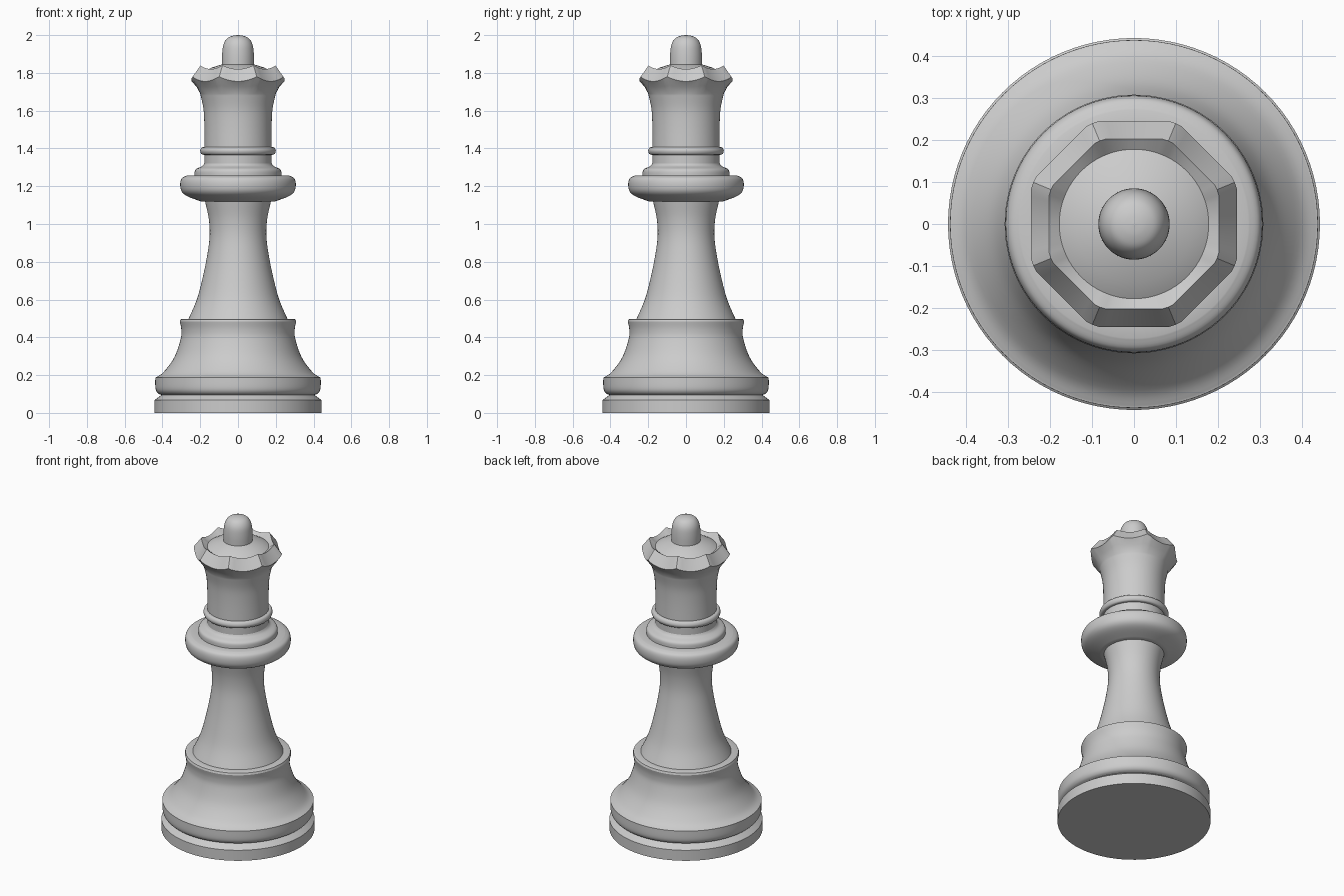
import bpy, bmesh, math

cube = bpy.data.objects.get("Cube")
if cube:
    bpy.data.objects.remove(cube, do_unlink=True)

SEGMENTS = 96
FACETS = 8

grey = bpy.data.materials.new("plain grey")
grey.use_nodes = True
grey.diffuse_color = (0.6, 0.6, 0.6, 1)
grey.node_tree.nodes["Principled BSDF"].inputs["Base Color"].default_value = grey.diffuse_color


def curve(points, steps=5):
    """Smooth curve passing through a few profile points."""
    ends = [points[0]] + points + [points[-1]]
    out = []
    for a, b, c, d in zip(ends, ends[1:], ends[2:], ends[3:]):
        for i in range(steps):
            t = i / steps
            out.append(tuple(
                q + t * ((r - p) + t * ((2 * p - 5 * q + 4 * r - s) + t * (3 * (q - r) + s - p))) / 2
                for p, q, r, s in zip(a, b, c, d)))
    return out + [points[-1]]


def round_ring(r, z):
    return lambda angle: (r, z)


def eight_sided_ring(apothem, z, lift):
    """Octagonal ring with blunted corners that rise by lift."""
    half = math.pi / FACETS

    def ring(angle):
        off = (angle + half) % (2 * half) - half
        return min(apothem / math.cos(off), apothem * 1.06), z + lift * (off / half) ** 2
    return ring


def lathe(name, profile):
    """Revolve profile entries, either (radius, z) pairs or ring functions."""
    bm = bmesh.new()
    rows = []
    for entry in profile:
        ring = entry if callable(entry) else round_ring(*entry)
        if ring(0)[0] < 0.0001:
            rows.append([bm.verts.new((0, 0, ring(0)[1]))] * SEGMENTS)
            continue
        row = []
        for i in range(SEGMENTS):
            a = 2 * math.pi * i / SEGMENTS
            r, z = ring(a)
            row.append(bm.verts.new((r * math.cos(a), r * math.sin(a), z)))
        rows.append(row)
    for low, high in zip(rows, rows[1:]):
        for i in range(SEGMENTS):
            j = (i + 1) % SEGMENTS
            corners = list(dict.fromkeys((low[i], low[j], high[j], high[i])))
            bm.faces.new(corners)
    mesh = bpy.data.meshes.new(name)
    bm.to_mesh(mesh)
    bm.free()
    mesh.materials.append(grey)
    obj = bpy.data.objects.new(name, mesh)
    bpy.context.collection.objects.link(obj)
    bpy.ops.object.select_all(action="DESELECT")
    obj.select_set(True)
    bpy.context.view_layer.objects.active = obj
    bpy.ops.object.shade_smooth_by_angle(angle=math.radians(28))
    return obj


# Bottom disc and the groove above it
lathe("base_disc", [(0, 0), (0.443, 0), (0.443, 0.067), (0.438, 0.071), (0.405, 0.095)])

# Rounded band, sweeping foot and its flat ledge
lathe("foot", curve([(0.405, 0.095), (0.425, 0.105), (0.437, 0.13), (0.438, 0.187)])
      + curve([(0.438, 0.187), (0.395, 0.215), (0.337, 0.295), (0.304, 0.39), (0.3, 0.44), (0.308, 0.483)])
      + [(0.304, 0.495), (0.297, 0.498), (0.262, 0.498)])

# Tapering stem
lathe("stem", curve([(0.262, 0.498), (0.218, 0.6), (0.186, 0.72), (0.162, 0.84),
                     (0.15, 0.94), (0.155, 1.03), (0.174, 1.118)]))

# Wide collar with a smaller step on top
lathe("collar", [(0.174, 1.118)]
      + curve([(0.19, 1.118), (0.265, 1.145), (0.298, 1.172), (0.306, 1.21), (0.298, 1.242), (0.272, 1.256)])
      + [(0.23, 1.256)]
      + curve([(0.23, 1.256), (0.225, 1.288), (0.19, 1.306), (0.178, 1.32)]))

# Neck with a thin bead
lathe("neck_bead", [(0.178, 1.32), (0.178, 1.366)]
      + curve([(0.178, 1.366), (0.193, 1.37), (0.2, 1.387), (0.193, 1.404), (0.178, 1.408)]))

# Flared crown: bevelled eight-sided rim, shallow bowl and domed top
lathe("crown", curve([(0.178, 1.408), (0.178, 1.52), (0.183, 1.61), (0.2, 1.69)])
      + [eight_sided_ring(0.218, 1.725, 0.008),
         eight_sided_ring(0.245, 1.755, 0.025),
         eight_sided_ring(0.202, 1.82, 0.02),
         (0.178, 1.805), (0.14, 1.828), (0.085, 1.845)])

# Round-topped finial
lathe("finial", curve([(0.085, 1.84), (0.084, 1.9), (0.077, 1.95), (0.058, 1.982), (0.03, 1.996), (0, 2.0)]))
